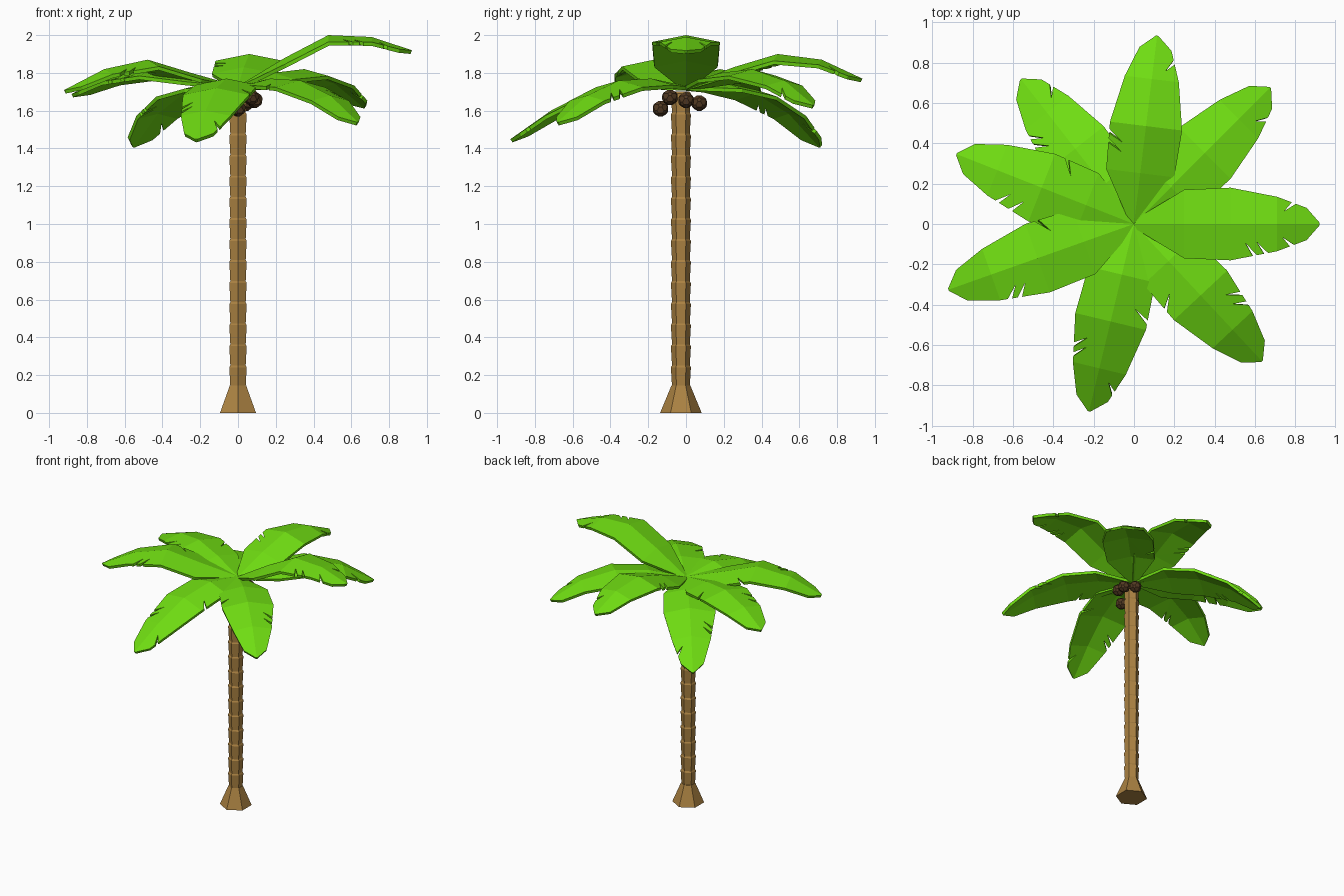
import bpy, bmesh, math
from mathutils import Vector

if "Cube" in bpy.data.objects:
    bpy.data.objects.remove(bpy.data.objects["Cube"])


def material(name, rgb):
    m = bpy.data.materials.new(name)
    m.diffuse_color = (*rgb, 1)
    m.use_nodes = True
    m.node_tree.nodes["Principled BSDF"].inputs["Base Color"].default_value = m.diffuse_color
    return m


GREEN = material("leaf green", (0.16, 0.72, 0.006))
BARK = material("bark brown", (0.41, 0.225, 0.055))
NUT = material("coconut brown", (0.085, 0.042, 0.016))


def make_object(name, bm, mat):
    mesh = bpy.data.meshes.new(name)
    bm.to_mesh(mesh)
    bm.free()
    mesh.materials.append(mat)
    ob = bpy.data.objects.new(name, mesh)
    bpy.context.collection.objects.link(ob)
    return ob


def lathe(name, profile, sides, centre, mat):
    """Closed stack of polygon rings from (radius, z) pairs."""
    bm = bmesh.new()
    rings = []
    for r, z in profile:
        ring = []
        for i in range(sides):
            a = 2 * math.pi * i / sides + math.pi / 2
            ring.append(bm.verts.new((centre[0] + r * math.cos(a),
                                      centre[1] + r * math.sin(a), z)))
        rings.append(ring)
    for lo, hi in zip(rings, rings[1:]):
        for i in range(sides):
            j = (i + 1) % sides
            bm.faces.new((lo[i], lo[j], hi[j], hi[i]))
    bm.faces.new(rings[0][::-1])
    bm.faces.new(rings[-1])
    return make_object(name, bm, mat)


# Trunk: flared foot, then ringed bark segments
CENTRE = (0, -0.027)
lathe("trunk_foot", [(0.11, 0), (0.05, 0.145)], 6, CENTRE, BARK)
step, profile = 0.1115, []
for k in range(14):
    z = 0.14 + k * step
    profile += [(0.047, z), (0.053, z + step - 0.010)]
profile.append((0.045, 0.14 + 14 * step))
lathe("trunk", profile, 6, CENTRE, BARK)

# Coconuts under the crown
for n, pos in enumerate([(0.0, -0.135, 1.61), (0.07, -0.085, 1.67),
                         (0.09, 0.0, 1.655), (0.045, 0.07, 1.64)]):
    bm = bmesh.new()
    bmesh.ops.create_icosphere(bm, subdivisions=1, radius=0.048)
    bmesh.ops.bevel(bm, geom=bm.verts[:], offset=0.014, affect='VERTICES')
    bmesh.ops.translate(bm, verts=bm.verts, vec=pos)
    make_object(f"coconut_{n + 1}", bm, NUT)

# Leaves: ridge stations and half widths as fractions of the length
STATIONS = [0, 0.27, 0.52, 0.77, 1]
WIDTHS = [(0, 0.02), (0.27, 0.17), (0.52, 0.18), (0.77, 0.135), (0.93, 0.08), (1, 0.006)]


def interp(points, f):
    for (a, va), (b, vb) in zip(points, points[1:]):
        if f <= b:
            return va + (vb - va) * (f - a) / (b - a)
    return points[-1][1]


def leaf(name, angle, length, heights, notches):
    """Arched leaf with slits torn into its left and right edges."""
    ridge = list(zip(STATIONS, heights))
    a = math.radians(angle)
    along = Vector((math.cos(a), math.sin(a), 0))
    across = Vector((-math.sin(a), math.cos(a), 0))
    bm = bmesh.new()

    def point(f, w, side):
        p = along * f * length + across * w * side
        p.z = interp(ridge, f) - 0.2 * w
        return bm.verts.new(p)

    for side, cuts in zip((1, -1), notches):
        for f0, f1 in zip(STATIONS, STATIONS[1:]):
            edge = [(f0, interp(WIDTHS, f0))]
            inner = [(f, None) for f, w in WIDTHS if f0 < f < f1]
            for c in cuts:
                if f0 < c < f1 - 0.025:
                    inner.append((c, "cut"))
            for f, kind in sorted(inner, key=lambda t: t[0]):
                w = interp(WIDTHS, f)
                edge.append((f, w))
                if kind:
                    edge.append((max(f - 0.04, f0 + 0.004), w * 0.6))
                    edge.append((f + 0.022, interp(WIDTHS, f + 0.022)))
            edge.append((f1, interp(WIDTHS, f1)))
            loop = [(f1, 0), (f0, 0)] + edge
            verts = [point(f, w, side) for f, w in loop]
            bm.faces.new(verts if side < 0 else verts[::-1])
    bmesh.ops.remove_doubles(bm, verts=bm.verts, dist=0.0005)
    bmesh.ops.triangulate(bm, faces=[f for f in bm.faces if len(f.verts) > 4])
    if sum(f.normal.z for f in bm.faces) < 0:
        bmesh.ops.reverse_faces(bm, faces=bm.faces)
    ob = make_object(name, bm, GREEN)
    mod = ob.modifiers.new("thickness", 'SOLIDIFY')
    mod.thickness = 0.02
    mod.offset = -1


# angle, length, ridge heights, (left slits, right slits)
LEAVES = [
    (0, 0.92, (1.73, 1.88, 2.0, 1.99, 1.92), ((0.85,), (0.64, 0.7, 0.84))),
    (45, 0.955, (1.73, 1.80, 1.82, 1.76, 1.63), ((0.36,), (0.86,))),
    (83, 0.94, (1.73, 1.83, 1.90, 1.87, 1.77), ((0.41, 0.46), (0.86,))),
    (128, 0.91, (1.73, 1.75, 1.71, 1.60, 1.42), ((0.66, 0.71), (0.86,))),
    (158.5, 0.945, (1.73, 1.79, 1.82, 1.78, 1.69), ((0.62, 0.7), (0.44,))),
    (199.5, 0.975, (1.73, 1.80, 1.87, 1.82, 1.71), ((0.66, 0.71), (0.45,))),
    (256.5, 0.955, (1.73, 1.77, 1.72, 1.60, 1.45), ((0.47, 0.87), (0.67, 0.72))),
    (313, 0.93, (1.73, 1.77, 1.76, 1.68, 1.54), ((0.65, 0.71), (0.44,))),
]
for n, spec in enumerate(LEAVES):
    leaf(f"leaf_{n + 1}", *spec)
